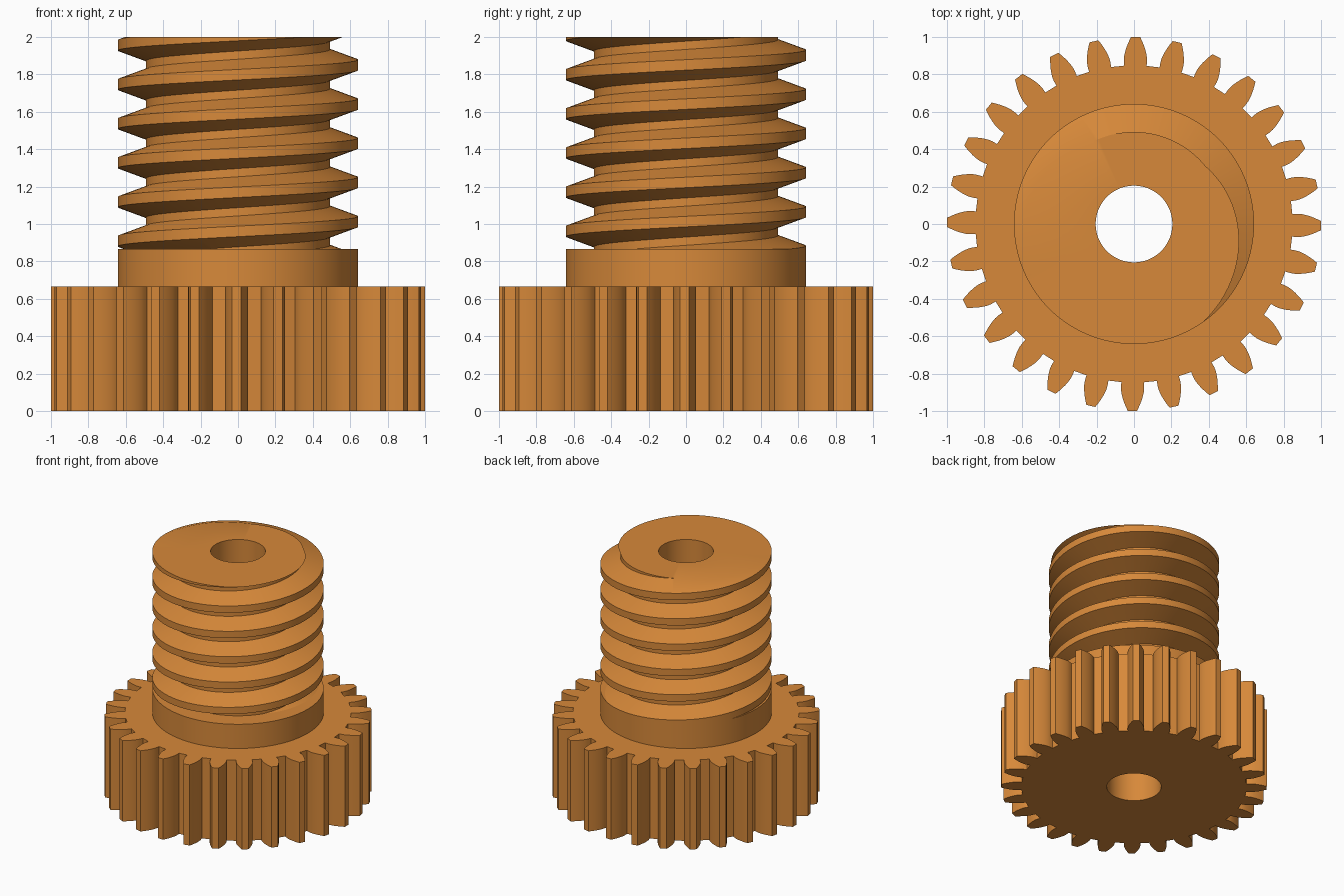
import bpy, bmesh
from math import pi, tau, sin, cos, tan, acos, sqrt, radians

if "Cube" in bpy.data.objects:
    bpy.data.objects.remove(bpy.data.objects["Cube"], do_unlink=True)

MODULE = 1 / 15
TEETH = 28
PRESSURE = radians(20)
GEAR_TOP, COLLAR_TOP, TOP = 0.667, 0.867, 2.0
WORM_R, BORE_R = 0.642, 0.205
SEGS = 96

orange = bpy.data.materials.new("orange")
orange.use_nodes = True
orange.diffuse_color = (0.68, 0.25, 0.042, 1)
orange.node_tree.nodes["Principled BSDF"].inputs["Base Color"].default_value = orange.diffuse_color


def circle(r, n=SEGS):
    return [(r * cos(tau * i / n), r * sin(tau * i / n)) for i in range(n)]


def add_wall(bm, outline, z0, z1):
    """Extrude a closed outline into an open wall."""
    low = [bm.verts.new((x, y, z0)) for x, y in outline]
    high = [bm.verts.new((x, y, z1)) for x, y in outline]
    for i in range(len(outline)):
        j = (i + 1) % len(outline)
        bm.faces.new((low[i], low[j], high[j], high[i]))


def cap(bm, z):
    """Fill the flat ring between the open loops at height z."""
    edges = [e for e in bm.edges if e.is_boundary
             and all(abs(v.co.z - z) < 1e-4 for v in e.verts)]
    up = 1 if z > 0.01 else -1
    bmesh.ops.triangle_fill(bm, edges=edges, use_beauty=True, normal=(0, 0, up))


def finish(bm, name, z0, z1):
    """Add the bore, close both ends and make the object."""
    add_wall(bm, circle(BORE_R), z0, z1)
    cap(bm, z0)
    cap(bm, z1)
    bmesh.ops.recalc_face_normals(bm, faces=bm.faces[:])
    mesh = bpy.data.meshes.new(name)
    bm.to_mesh(mesh)
    bm.free()
    mesh.materials.append(orange)
    obj = bpy.data.objects.new(name, mesh)
    bpy.context.collection.objects.link(obj)
    bpy.ops.object.select_all(action="DESELECT")
    obj.select_set(True)
    bpy.context.view_layer.objects.active = obj
    bpy.ops.object.shade_smooth_by_angle(angle=radians(30))


def gear_outline():
    """Involute teeth with radial roots."""
    pitch_r = MODULE * TEETH / 2
    base_r, root_r, tip_r = pitch_r * cos(PRESSURE), 0.848, pitch_r + MODULE
    base_half = pi / (2 * TEETH) + tan(PRESSURE) - PRESSURE
    flank = [(root_r, base_half)]
    steps = 6
    for i in range(steps + 1):
        r = base_r + (tip_r - base_r) * i / steps
        a = acos(min(1, base_r / r))
        flank.append((r, base_half - (tan(a) - a)))
    tooth = [(r, -a) for r, a in flank] + [(r, a) for r, a in reversed(flank)]
    turn = radians(-0.5)
    return [(r * cos(a + turn + tau * t / TEETH), r * sin(a + turn + tau * t / TEETH))
            for t in range(TEETH) for r, a in tooth]


# Spur gear
bm = bmesh.new()
add_wall(bm, gear_outline(), 0, GEAR_TOP)
finish(bm, "spur_gear", 0, GEAR_TOP)

# Plain collar
bm = bmesh.new()
add_wall(bm, circle(WORM_R), GEAR_TOP, COLLAR_TOP)
finish(bm, "collar", GEAR_TOP, COLLAR_TOP)

# Worm: right-handed trapezoid thread, swept long and trimmed flat
pitch = pi * MODULE
root_r = WORM_R - 2.25 * MODULE
crest = pitch / 4 - MODULE * tan(PRESSURE)
foot = pitch / 4 + 1.25 * MODULE * tan(PRESSURE)
profile = [(-foot, root_r), (-crest, WORM_R), (crest, WORM_R), (foot, root_r)]
start = TOP + crest + pitch * 55 / 360
bm = bmesh.new()
columns = []
for i in range(SEGS + 1):
    a = tau * i / SEGS
    columns.append([bm.verts.new((r * cos(a), r * sin(a), start + pitch * (i / SEGS + turn) + dz))
                    for turn in range(-8, 3) for dz, r in profile])
for left, right in zip(columns, columns[1:]):
    for k in range(len(left) - 1):
        bm.faces.new((left[k], right[k], right[k + 1], left[k + 1]))
bmesh.ops.remove_doubles(bm, verts=bm.verts[:], dist=1e-5)
for z, side in ((TOP, 1), (COLLAR_TOP, -1)):
    bmesh.ops.bisect_plane(bm, geom=bm.verts[:] + bm.edges[:] + bm.faces[:], dist=1e-6,
                           plane_co=(0, 0, z), plane_no=(0, 0, side), clear_outer=True)
finish(bm, "worm_thread", COLLAR_TOP, TOP)
